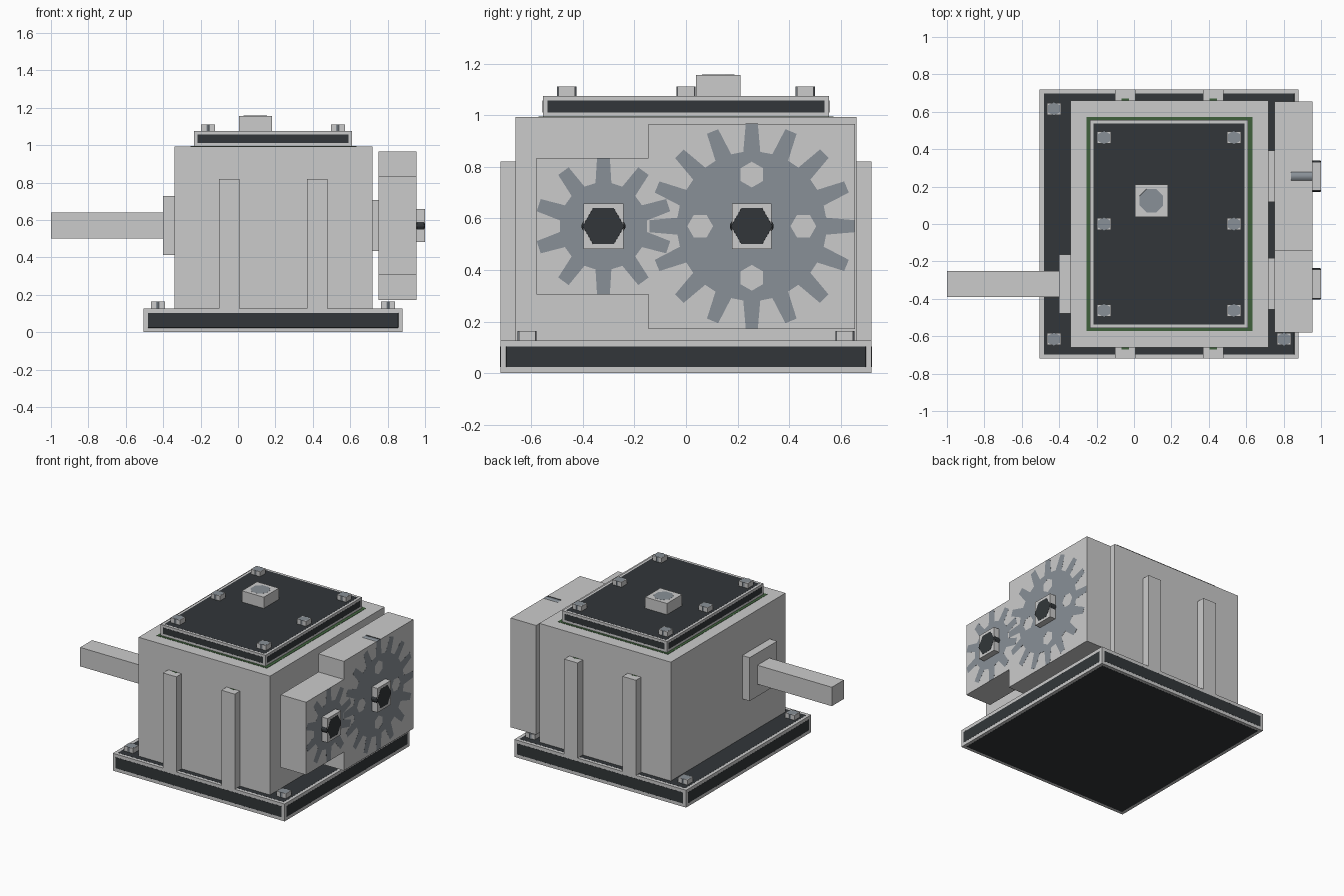
import bpy, bmesh
from math import pi, cos, sin
from mathutils import Matrix

if "Cube" in bpy.data.objects:
    bpy.data.objects.remove(bpy.data.objects["Cube"])


def material(name, rgb):
    m = bpy.data.materials.new(name)
    m.diffuse_color = (*rgb, 1)
    m.use_nodes = True
    m.node_tree.nodes["Principled BSDF"].inputs["Base Color"].default_value = m.diffuse_color
    return m


DARK = material("dark_iron", (0.032, 0.037, 0.041))
STEEL = material("steel", (0.25, 0.28, 0.31))
GREEN = material("green_paint", (0.05, 0.12, 0.045))
E = 0.0004  # coloured parts sit just proud of their housings


def finish(name, bm, mat=None, bevel=0.0):
    bmesh.ops.recalc_face_normals(bm, faces=bm.faces[:])
    me = bpy.data.meshes.new(name)
    bm.to_mesh(me)
    bm.free()
    ob = bpy.data.objects.new(name, me)
    bpy.context.collection.objects.link(ob)
    if mat:
        me.materials.append(mat)
    if bevel:
        b = ob.modifiers.new("bevel", 'BEVEL')
        b.width, b.segments, b.limit_method = bevel, 1, 'ANGLE'
    return ob


def box(name, x, y, z, mat=None, bevel=0.0, grow=0.0):
    bm = bmesh.new()
    bmesh.ops.create_cube(bm, size=1)
    for v in bm.verts:
        for i, (a, b) in enumerate((x, y, z)):
            v.co[i] = b + grow if v.co[i] > 0 else a - grow
    return finish(name, bm, mat, bevel)


def cylinder(name, base, r, length, sides, axis, mat, bevel=0.0, turn=0.0):
    """Prism starting at base and running along +x or +z."""
    bm = bmesh.new()
    bmesh.ops.create_cone(bm, cap_ends=True, segments=sides, radius1=r, radius2=r, depth=length)
    bmesh.ops.rotate(bm, verts=bm.verts, matrix=Matrix.Rotation(turn, 3, 'Z'))
    bmesh.ops.translate(bm, verts=bm.verts, vec=(0, 0, length / 2))
    if axis == 'X':
        bmesh.ops.rotate(bm, verts=bm.verts, matrix=Matrix.Rotation(pi / 2, 3, 'Y'))
    bmesh.ops.translate(bm, verts=bm.verts, vec=base)
    return finish(name, bm, mat, bevel)


def ring(n, r, cy, cz, turn=0.0):
    return [(cy + r * cos(2 * pi * i / n + turn), cz + r * sin(2 * pi * i / n + turn)) for i in range(n)]


def plate(name, outline, holes, x0, x1, mat):
    """Flat profile in the yz plane, with holes, given thickness along x."""
    cu = bpy.data.curves.new(name, 'CURVE')
    cu.dimensions, cu.fill_mode = '2D', 'BOTH'
    cu.extrude = (x1 - x0) / 2
    for pts in [outline] + holes:
        s = cu.splines.new('POLY')
        s.points.add(len(pts) - 1)
        for p, (a, b) in zip(s.points, pts):
            p.co = (a, b, 0, 1)
        s.use_cyclic_u = True
    cu.materials.append(mat)
    ob = bpy.data.objects.new(name, cu)
    bpy.context.collection.objects.link(ob)
    # curve x -> world y, curve y -> world z, curve z -> world x
    ob.matrix_world = Matrix(((0, 0, 1, (x0 + x1) / 2), (1, 0, 0, 0), (0, 1, 0, 0), (0, 0, 0, 1)))
    return ob


def gear(name, cy, cz, teeth, r_out, r_root, turn, holes):
    pts = []
    step = 2 * pi / teeth
    for i in range(teeth):
        for da, r in ((-0.29, r_root), (-0.15, r_out), (0.15, r_out), (0.29, r_root)):
            a = (i + da) * step + turn
            pts.append((cy + r * cos(a), cz + r * sin(a)))
    return plate(name, pts, holes, 0.84, 0.955 + E, STEEL)


def hex_bolt(name, x, y, z):
    box(name + "_block", (x - 0.037, x + 0.037), (y - 0.032, y + 0.032), (z, z + 0.036))
    cylinder(name, (x, y, z), 0.0374, 0.036 + E, 6, 'Z', STEEL, turn=0)


AXIS_Z = 0.57
PINION_Y, WHEEL_Y = -0.32, 0.255

# base plate
base = (-0.505, 0.88), (-0.72, 0.72), (0, 0.127)
box("base_housing", (-0.505, 0.88), (-0.72, 0.72), (E, 0.127))
box("base_plate", base[0], base[1], (E, 0.127), DARK, 0.024, E)

# main body and gasket
box("body_housing", (-0.34, 0.72), (-0.66, 0.66), (0.127, 0.993))
box("gearbox_body", (-0.33, 0.71), (-0.65, 0.65), (0.127, 0.985), GREEN, 0.04)
box("lid_gasket", (-0.255, 0.633), (-0.572, 0.572), (0.98, 0.995), GREEN)

# lid
lid = (-0.235, 0.61), (-0.555, 0.555), (0.993, 1.075)
box("lid_housing", *lid)
box("lid", *lid, DARK, 0.019, E)

# bolts on lid and base
for x in (-0.16, 0.534):
    for y in (-0.462, 0, 0.462):
        hex_bolt("lid_bolt", x, y, 1.075)
for x in (-0.428, 0.802):
    for y in (-0.616, 0.616):
        hex_bolt("base_bolt", x, y, 0.127)

# filler plug
box("filler_housing", (0.005, 0.181), (0.038, 0.212), (1.075, 1.157))
cylinder("filler_plug", (0.093, 0.125, 1.075), 0.087, 0.082 + E, 8, 'Z', STEEL, 0.018, pi / 8)

# stiffening ribs on front and back
for x in (-0.047, 0.424):
    for s in (-1, 1):
        box("rib_housing", (x - 0.054, x + 0.054), sorted((s * 0.64, s * 0.72)), (0.127, 0.82))
        bm = bmesh.new()
        prof = [(0.64, 0.127), (0.718, 0.127), (0.67, 0.82 + E), (0.64, 0.82 + E)]
        f = bm.faces.new([bm.verts.new((x - 0.02, s * y, z)) for y, z in prof])
        ext = bmesh.ops.extrude_face_region(bm, geom=[f])["geom"]
        bmesh.ops.translate(bm, vec=(0.04, 0, 0), verts=[v for v in ext if isinstance(v, bmesh.types.BMVert)])
        finish("rib", bm, GREEN)


def square(name, x, cy, h, hz=None):
    hz = hz or h
    box(name, x, (cy - h, cy + h), (AXIS_Z - hz, AXIS_Z + hz))


# input shaft with its bearing cap
square("shaft_housing", (-1.0, -0.34), PINION_Y, 0.069)
cylinder("input_shaft", (-0.998, PINION_Y, AXIS_Z), 0.068, 1.9, 12, 'X', STEEL, turn=pi / 12)
square("input_cap_housing", (-0.40, -0.34), PINION_Y, 0.158)
cylinder("input_cap", (-0.398, PINION_Y, AXIS_Z), 0.155, 0.06, 16, 'X', DARK)

# bearing caps, hubs and end nuts for both gears
for label, cy in (("pinion", PINION_Y), ("wheel", WHEEL_Y)):
    square(label + "_cap_housing", (0.72, 0.755), cy, 0.137)
    cylinder(label + "_cap", (0.71, cy, AXIS_Z), 0.136, 0.044, 16, 'X', DARK)
    cylinder(label + "_hub", (0.752, cy, AXIS_Z), 0.11, 0.15, 16, 'X', STEEL)
    square(label + "_nut_housing", (0.95, 1.0), cy, 0.077, 0.088)
    cylinder(label + "_nut", (0.95, cy, AXIS_Z), 0.0884, 0.05 + E, 6, 'X', DARK, 0.007)

# gears in their box housings
box("pinion_housing", (0.75, 0.955), (-0.58, -0.06), (0.306, 0.835))
box("wheel_housing", (0.75, 0.955), (-0.145, 0.655), (0.171, 0.967))
gear("pinion_gear", PINION_Y, AXIS_Z, 10, 0.265, 0.17, pi / 2, [])
wheel_holes = [ring(6, 0.05, WHEEL_Y + 0.2 * cos(a), AXIS_Z + 0.2 * sin(a), t)
               for a, t in ((0, 0), (pi / 2, pi / 6), (pi, 0), (3 * pi / 2, pi / 6))]
gear("wheel_gear", WHEEL_Y, AXIS_Z, 16, 0.398, 0.29, pi / 2, wheel_holes)
